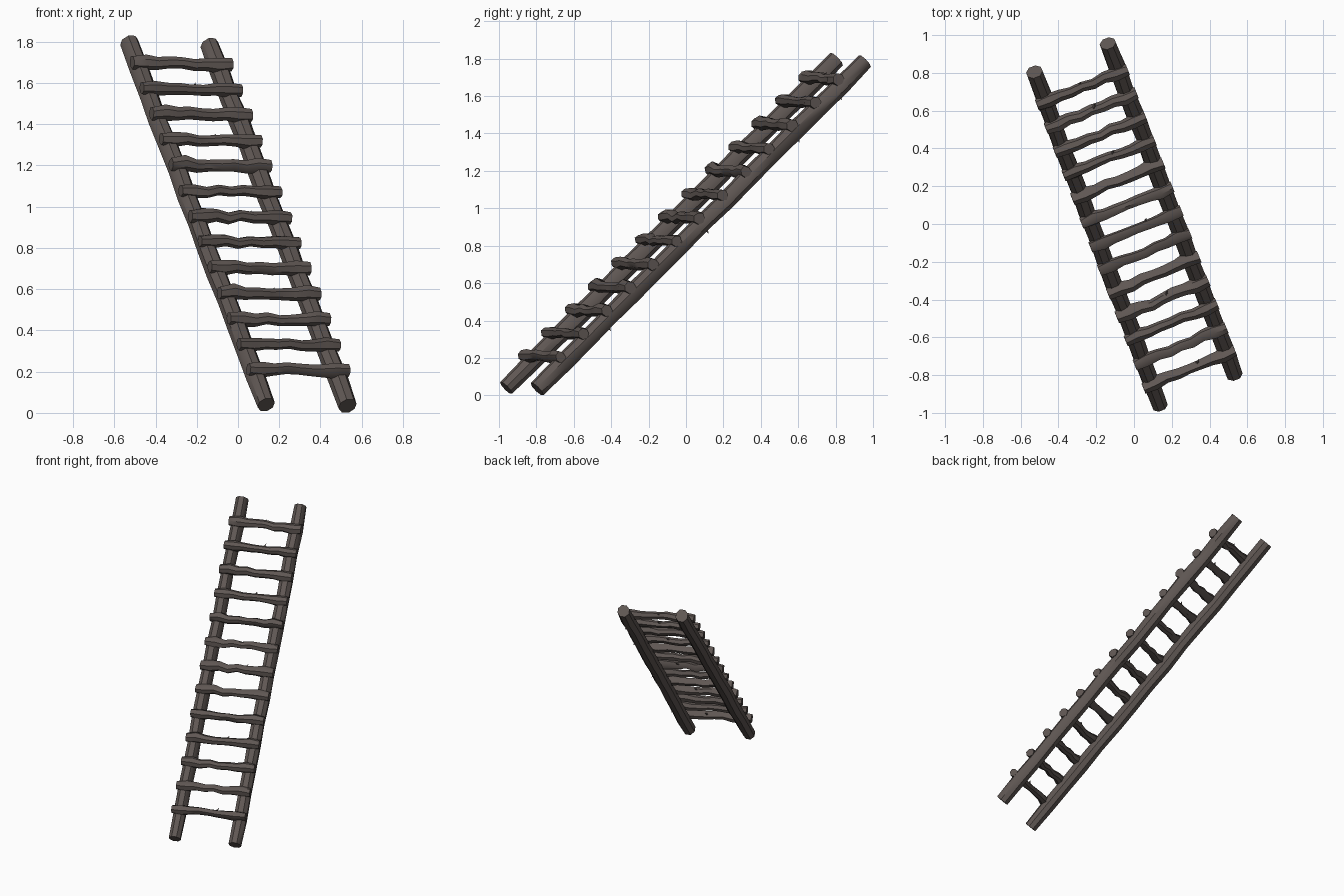
import bpy, bmesh, math, random
from mathutils import Vector

random.seed(7)
if "Cube" in bpy.data.objects:
    bpy.data.objects.remove(bpy.data.objects["Cube"])


def material(name, rgb):
    m = bpy.data.materials.new(name)
    m.use_nodes = True
    m.diffuse_color = (*rgb, 1)
    m.node_tree.nodes["Principled BSDF"].inputs["Base Color"].default_value = (*rgb, 1)
    return m


wood = material("weathered wood", (0.115, 0.095, 0.087))


def branch(name, start, end, radii, sides, bend, rough, up):
    """Rough-hewn pole: rings of uneven radius along a slightly crooked line."""
    axis = (end - start).normalized()
    u = (up - axis * up.dot(axis)).normalized()
    v = axis.cross(u)
    bm = bmesh.new()
    rings = []
    last = len(radii) - 1
    lumps = [random.uniform(1 - rough, 1 + rough) for _ in range(sides)]
    for i, r in enumerate(radii):
        c = start.lerp(end, i / last)
        if 0 < i < last:
            c = c + u * random.uniform(-bend, bend) + v * random.uniform(-bend, bend)
        ring = []
        for k in range(sides):
            a = math.tau * (k + 0.5) / sides
            q = r * lumps[k] * random.uniform(1 - rough / 2, 1 + rough / 2)
            ring.append(bm.verts.new(c + (u * math.cos(a) + v * math.sin(a)) * q))
        rings.append(ring)
    for a, b in zip(rings, rings[1:]):
        for k in range(sides):
            n = (k + 1) % sides
            bm.faces.new((a[k], a[n], b[n], b[k]))
    # Chamfered cut ends
    for ring in (rings[0], rings[-1]):
        cap = bm.faces.new(ring)
        bmesh.ops.inset_region(bm, faces=[cap], thickness=radii[0] * 0.2)
        shift = axis * radii[0] * (-0.2 if ring is rings[0] else 0.2)
        bmesh.ops.translate(bm, verts=cap.verts, vec=shift)
    bmesh.ops.recalc_face_normals(bm, faces=bm.faces)
    return finish(name, bm)


def finish(name, bm):
    mesh = bpy.data.meshes.new(name)
    bm.to_mesh(mesh)
    bm.free()
    mesh.materials.append(wood)
    ob = bpy.data.objects.new(name, mesh)
    bpy.context.collection.objects.link(ob)
    bpy.ops.object.select_all(action="DESELECT")
    ob.select_set(True)
    bpy.context.view_layer.objects.active = ob
    bpy.ops.object.shade_smooth_by_angle(angle=math.radians(40))
    return ob


def splinter(name, base, direction, size):
    bm = bmesh.new()
    bmesh.ops.create_cone(bm, cap_ends=True, segments=4, radius1=size * 0.35,
                          radius2=0, depth=size)
    turn = direction.to_track_quat("Z", "Y").to_matrix()
    bmesh.ops.rotate(bm, verts=bm.verts, matrix=turn)
    bmesh.ops.translate(bm, verts=bm.verts, vec=base)
    finish(name, bm)


# Two leaning rails
right_foot, right_top = Vector((0.135, -0.955, 0.045)), Vector((-0.525, 0.8, 1.79))
left_foot, left_top = Vector((0.53, -0.79, 0.04)), Vector((-0.135, 0.95, 1.78))
along = (right_top - right_foot).normalized()
across = (left_foot - right_foot).normalized()
face = across.cross(along).normalized()

rail_radii = [0.044] + [random.uniform(0.046, 0.052) for _ in range(13)] + [0.046]
branch("right_rail", right_foot, right_top, rail_radii, 8, 0.003, 0.06, face)
branch("left_rail", left_foot, left_top, rail_radii[::-1], 8, 0.003, 0.06, face)

# Rungs resting on the upper face of the rails
RUNGS = 13
for i in range(RUNGS):
    t = 0.075 + 0.0712 * i
    a = right_foot.lerp(right_top, t) + face * 0.046 - across * 0.045
    b = left_foot.lerp(left_top, t) + face * 0.046 + across * 0.04
    radii = [0.031, 0.038, 0.031, 0.029, 0.027, 0.029, 0.031, 0.038, 0.032]
    branch(f"rung_{i + 1}", a, b, radii, 7, 0.007, 0.12, face)
    # Broken twig stubs on some rungs
    if i % 3 == 0 or i == RUNGS - 2:
        spot = a.lerp(b, random.uniform(0.4, 0.65)) + along * 0.03
        splinter(f"rung_splinter_{i + 1}", spot, along + across * 0.5, 0.035)

# Small splinters along the outer side of the left rail
for k, t in enumerate((0.2, 0.5, 0.78, 0.91)):
    spot = left_foot.lerp(left_top, t) - face * 0.045 + across * 0.015
    splinter(f"rail_splinter_{k + 1}", spot, across - face - along * 0.5, 0.035)
